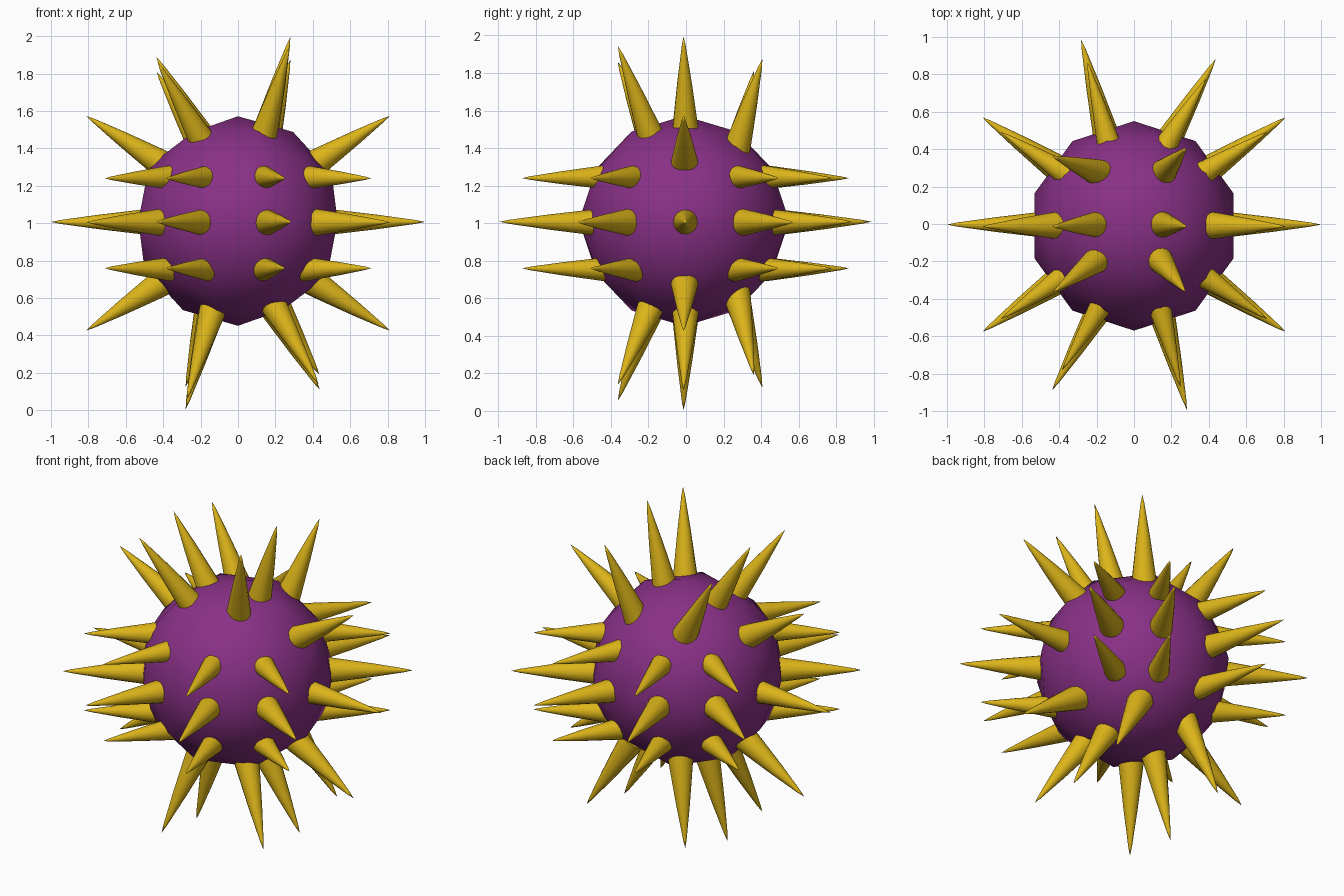
import bpy, bmesh, math
from mathutils import Vector, Matrix

if "Cube" in bpy.data.objects:
    bpy.data.objects.remove(bpy.data.objects["Cube"])

def material(name, col):
    m = bpy.data.materials.new(name)
    m.diffuse_color = (*col, 1)
    m.use_nodes = True
    m.node_tree.nodes["Principled BSDF"].inputs["Base Color"].default_value = m.diffuse_color
    return m

# Round low-poly body, smooth shaded
bpy.ops.mesh.primitive_ico_sphere_add(subdivisions=2, radius=0.56, location=(0, -0.01, 1.012))
body = bpy.context.object
body.name = "body"
body.data.materials.append(material("purple", (0.25, 0.03, 0.24)))
bpy.ops.object.shade_smooth()

# Spikes as (base, tip, radius) relative to the centre
BIG, SMALL = 0.07, 0.061
top = [((0.15, 0, 0.50), (0.28, -0.01, 0.995), BIG),
       ((-0.20, 0, 0.475), (-0.437, -0.01, 0.89), BIG),
       ((0.14, -0.19, 0.48), (0.275, -0.36, 0.945), BIG),
       ((-0.20, -0.19, 0.455), (-0.43, -0.36, 0.86), BIG),
       ((0.158, 0.28, 0.42), (0.28, 0.41, 0.875), BIG),
       ((-0.20, 0.28, 0.41), (-0.435, 0.365, 0.81), BIG)]
front = [((0.15, -0.48, 0.005), (0.283, -0.99, 0.008), BIG),
         ((-0.19, -0.46, 0.005), (-0.437, -0.885, 0.008), BIG)]
for z in (0.245, -0.245):
    front += [((0.14, -0.45, z), (0.25, -0.87, z * 0.98), SMALL),
              ((-0.175, -0.43, z), (-0.385, -0.78, z * 0.98), SMALL)]

spikes = list(top) + list(front)
# Underside is the top turned about y; back is the front turned about z
spikes += [((-b[0], b[1], -b[2]), (-t[0], t[1], -t[2]), r) for b, t, r in top]
spikes += [((-b[0], -b[1], b[2]), (-t[0], -t[1], t[2]), r) for b, t, r in front]
for s in (1, -1):
    spikes.append(((s * 0.48, 0, 0.007), (s * 1.0, 0, 0.007), BIG))
    for u in (1, -1):
        spikes.append(((s * 0.435, -0.005, u * 0.335), (s * 0.81, -0.01, u * 0.573), BIG))
        spikes.append(((s * 0.43, u * 0.315, 0.005), (s * 0.81, u * 0.573, 0.005), BIG))
        for z in (0.245, -0.245):
            spikes.append(((s * 0.385, u * 0.285, z), (s * 0.712, u * 0.50 - 0.005, z * 0.98), SMALL))

# Slightly bulged cone: (position along the length, radius factor)
PROFILE = [(-0.1, 1.06), (0, 1.0), (0.5, 0.56), (0.9, 0.15)]
SIDES = 16

def add_spike(bm, base, tip, r):
    base, tip = Vector(base), Vector(tip)
    axis = tip - base
    rot = axis.to_track_quat('Z', 'Y')
    rings = []
    for f, k in PROFILE:
        rings.append([bm.verts.new(base + axis * f + rot @ Vector(
            (r * k * math.cos(a), r * k * math.sin(a), 0)))
            for a in (2 * math.pi * i / SIDES for i in range(SIDES))])
    end = bm.verts.new(tip)
    bm.faces.new(rings[0][::-1])
    for i in range(SIDES):
        j = (i + 1) % SIDES
        for lo, hi in zip(rings, rings[1:]):
            bm.faces.new((lo[i], lo[j], hi[j], hi[i]))
        bm.faces.new((rings[-1][i], rings[-1][j], end))

bm = bmesh.new()
for b, t, r in spikes:
    add_spike(bm, b, t, r)
me = bpy.data.meshes.new("spikes")
bm.to_mesh(me)
bm.free()
obj = bpy.data.objects.new("spikes", me)
obj.location = (0, -0.003, 1.0)
bpy.context.collection.objects.link(obj)
me.materials.append(material("gold", (0.72, 0.46, 0.01)))
bpy.ops.object.select_all(action='DESELECT')
obj.select_set(True)
bpy.context.view_layer.objects.active = obj
bpy.ops.object.shade_smooth_by_angle(angle=math.radians(50))
